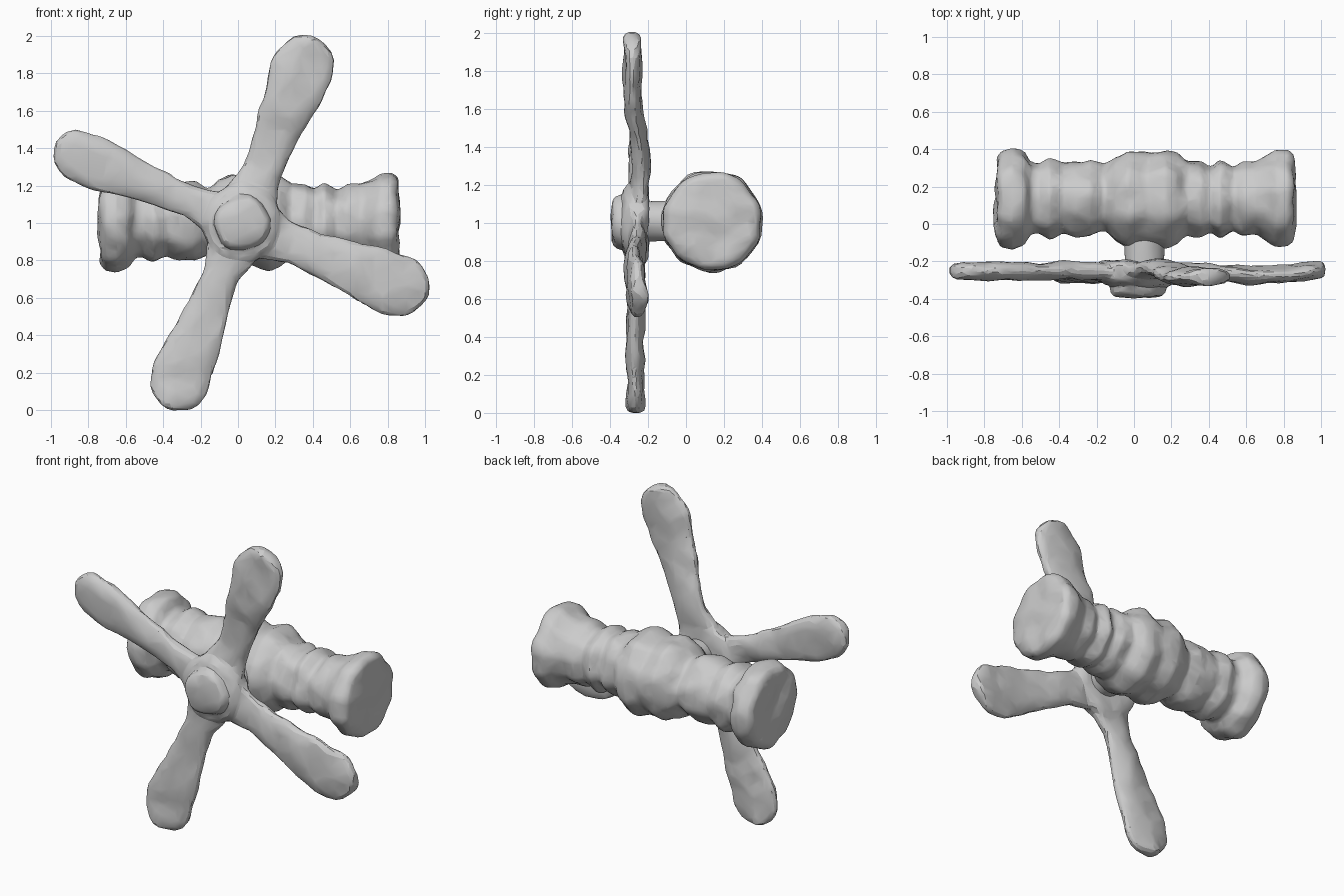
import bpy, bmesh, math
from mathutils import Vector, Matrix, noise

cube = bpy.data.objects.get("Cube")
if cube:
    bpy.data.objects.remove(cube, do_unlink=True)

grey = bpy.data.materials.new("clay grey")
grey.use_nodes = True
grey.diffuse_color = (0.6, 0.6, 0.6, 1)
grey.node_tree.nodes["Principled BSDF"].inputs["Base Color"].default_value = (0.6, 0.6, 0.6, 1)

HUB = Vector((0.02, 0, 1.0))


def loft(bm, rings):
    """Skin closed rings of points and cap both ends."""
    loops = [[bm.verts.new(p) for p in ring] for ring in rings]
    n = len(loops[0])
    for a, b in zip(loops, loops[1:]):
        for i in range(n):
            j = (i + 1) % n
            bm.faces.new((a[i], a[j], b[j], b[i]))
    bm.faces.new(loops[0][::-1])
    bm.faces.new(loops[-1])


def lathe(bm, profile, matrix, sides=32):
    """Turn (distance, radius) points round the local z axis."""
    rings = []
    for d, r in profile:
        angles = [math.tau * i / sides for i in range(sides)]
        rings.append([matrix @ Vector((r * math.cos(a), r * math.sin(a), d)) for a in angles])
    loft(bm, rings)


def modifier(obj, kind, **settings):
    mod = obj.modifiers.new(kind.title(), kind)
    for key, value in settings.items():
        setattr(mod, key, value)
    bpy.context.view_layer.objects.active = obj
    bpy.ops.object.modifier_apply(modifier=mod.name)


def finish(bm, name, lump, scale, ratio, angle):
    """Fuse the shapes, add hand-modelled lumps and facet the surface."""
    bmesh.ops.recalc_face_normals(bm, faces=bm.faces)
    mesh = bpy.data.meshes.new(name)
    bm.to_mesh(mesh)
    bm.free()
    obj = bpy.data.objects.new(name, mesh)
    bpy.context.collection.objects.link(obj)
    bpy.ops.object.select_all(action='DESELECT')
    obj.select_set(True)
    modifier(obj, 'REMESH', mode='VOXEL', voxel_size=0.013)
    modifier(obj, 'SMOOTH', factor=0.5, iterations=3)
    shifts = [v.normal * lump * noise.noise(v.co * scale) for v in obj.data.vertices]
    for v, s in zip(obj.data.vertices, shifts):
        v.co += s
    modifier(obj, 'DECIMATE', ratio=ratio)
    obj.data.materials.clear()
    obj.data.materials.append(grey)
    bpy.ops.object.shade_smooth_by_angle(angle=math.radians(angle))


# Ribbed body lying along x
bm = bmesh.new()
profile = [(-.738, .15), (-.735, .22), (-.71, .255), (-.65, .268), (-.59, .25), (-.55, .195),
           (-.51, .185), (-.45, .217), (-.38, .182), (-.31, .206), (-.23, .207), (-.16, .172),
           (-.1, .225), (-.03, .257), (.08, .243), (.17, .262), (.23, .245), (.28, .197),
           (.36, .205), (.41, .175), (.46, .207), (.53, .172), (.58, .198), (.65, .195),
           (.7, .222), (.76, .257), (.82, .26), (.85, .235), (.858, .15)]
along_x = Matrix.Translation((0, 0.135, 1.01)) @ Matrix.Rotation(math.pi / 2, 4, 'Y')
lathe(bm, profile, along_x, 40)
finish(bm, "ribbed_body", 0.018, 9, 0.12, 35)

# Drive shaft between body and propeller
bm = bmesh.new()
to_front = Matrix.Translation((0.055, 0, 1.01)) @ Matrix.Rotation(math.pi / 2, 4, 'X')
lathe(bm, [(-.05, .11), (.28, .105)], to_front)
finish(bm, "drive_shaft", 0.008, 9, 0.15, 35)

# Propeller: hub disc, nose and four paddle blades fused together
bm = bmesh.new()
hub_axis = Matrix.Translation(HUB) @ Matrix.Rotation(math.pi / 2, 4, 'X')
lathe(bm, [(.2, .18), (.215, .21), (.295, .21), (.325, .18)], hub_axis)
lathe(bm, [(.25, .15), (.36, .145), (.385, .125), (.395, .07)], hub_axis)

# Blade outline as (share of reach, half width)
outline = [(.05, .14), (.16, .14), (.22, .12), (.28, .108), (.38, .11), (.5, .125), (.62, .145),
           (.74, .163), (.82, .17), (.88, .165), (.93, .143), (.97, .105), (.99, .06), (1, .025)]
# Each blade: angle, reach, width factor, depths from root to tip
blades = [(68.5, 1.06, 1, -.26, -.23, -.285, -.28), (157.5, 1.085, .83, -.26, -.25, -.25, -.25),
          (248.5, 1.065, .96, -.26, -.265, -.27, -.265), (-22, 1.065, 1, -.26, -.255, -.28, -.245)]
for angle, reach, width, *depths in blades:
    a = math.radians(angle)
    out = Vector((math.cos(a), 0, math.sin(a)))
    side = Vector((-math.sin(a), 0, math.cos(a)))
    rings = []
    for share, half in outline:
        w = half * width
        t = min(share * 3, 2.999)
        k = int(t)
        y = depths[k] + (depths[k + 1] - depths[k]) * (t - k)
        thick = min(0.047, w * 0.8)
        ring = []
        for i in range(24):
            c, s = math.cos(math.tau * i / 24), math.sin(math.tau * i / 24)
            rise = math.copysign(abs(s) ** 0.8, s) * thick
            ring.append(HUB + out * share * reach + side * (c * w) + Vector((0, y + rise, 0)))
        rings.append(ring)
    loft(bm, rings)
finish(bm, "propeller", 0.014, 9, 0.08, 18)
